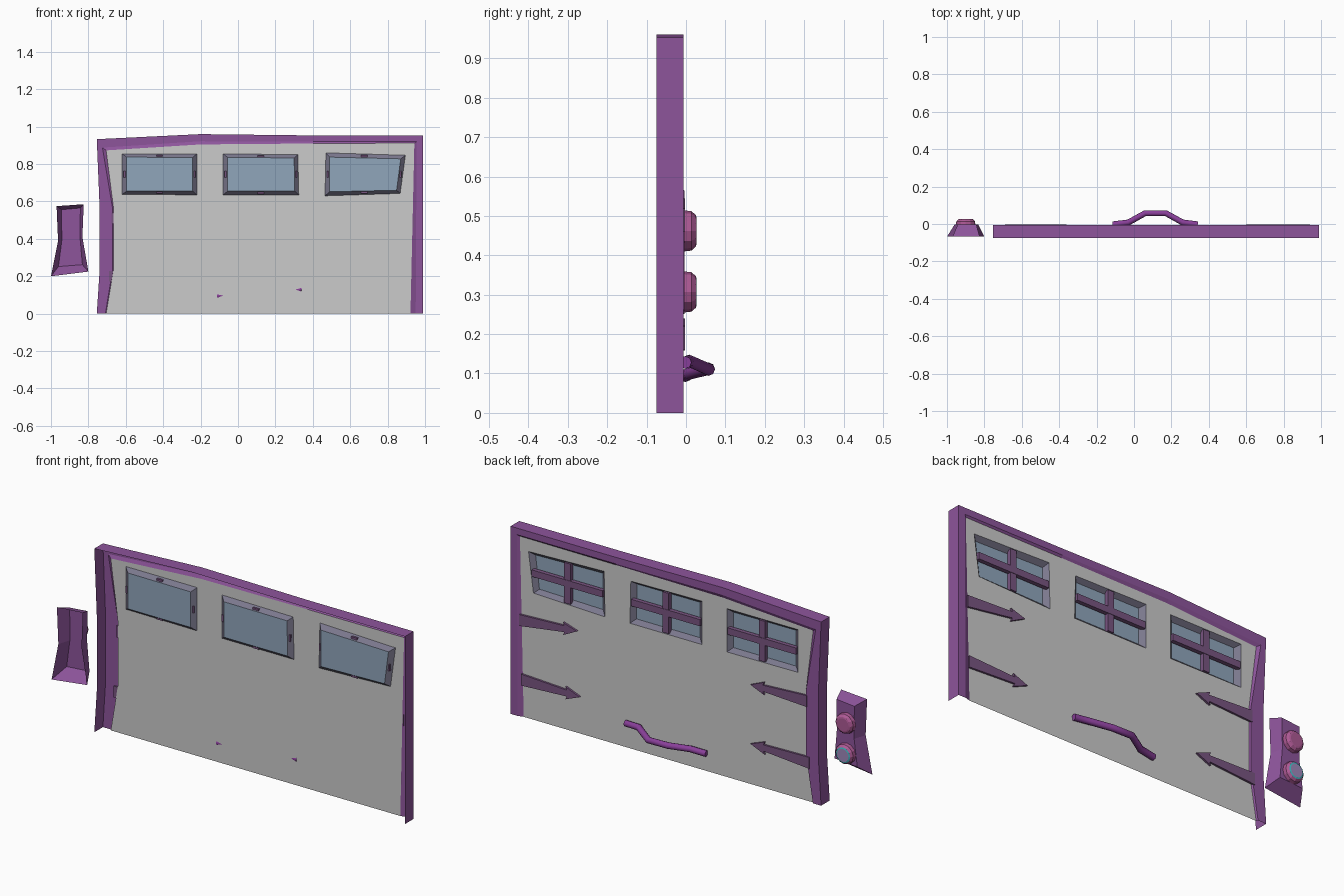
import bpy, bmesh
from math import cos, sin, pi
from mathutils import Vector
from mathutils.geometry import tessellate_polygon

if "Cube" in bpy.data.objects:
    bpy.data.objects.remove(bpy.data.objects["Cube"])


def material(name, r, g, b):
    m = bpy.data.materials.new(name)
    m.diffuse_color = (r, g, b, 1)
    m.use_nodes = True
    m.node_tree.nodes["Principled BSDF"].inputs["Base Color"].default_value = m.diffuse_color
    return m


PURPLE = material("purple", 0.27, 0.09, 0.33)
PLUM = material("plum", 0.19, 0.09, 0.22)
VIOLET = material("violet", 0.25, 0.05, 0.32)
PINK = material("pink", 0.42, 0.10, 0.30)
CYAN = material("cyan", 0.05, 0.45, 0.50)
LILAC = material("lilac", 0.35, 0.25, 0.50)
TRIM = material("trim", 0.20, 0.19, 0.27)
GLASS = material("glass", 0.28, 0.38, 0.50)

BACK, PANEL, FRONT, PANE = -0.006, -0.014, -0.075, -0.035


def add(name, verts, faces, mat=None, recalc=True):
    me = bpy.data.meshes.new(name)
    me.from_pydata(verts, [], faces)
    if recalc:
        bm = bmesh.new()
        bm.from_mesh(me)
        bmesh.ops.recalc_face_normals(bm, faces=bm.faces)
        bm.to_mesh(me)
        bm.free()
    ob = bpy.data.objects.new(name, me)
    bpy.context.collection.objects.link(ob)
    if mat:
        me.materials.append(mat)
    return ob


def loft(name, loops, mat, closed=True, cap_first=False, cap_last=False):
    """Bridge a list of (xz outline, y) loops."""
    n = len(loops[0][0])
    verts = [(x, y, z) for pts, y in loops for x, z in pts]
    faces = []
    for k in range(len(loops) - 1):
        for i in range(n if closed else n - 1):
            j = (i + 1) % n
            faces.append((k * n + i, k * n + j, (k + 1) * n + j, (k + 1) * n + i))
    if cap_first:
        faces.append(tuple(range(n)))
    if cap_last:
        faces.append(tuple(range((len(loops) - 1) * n, len(loops) * n)))
    return add(name, verts, faces, mat)


def prism(name, pts, y0, y1, mat):
    return loft(name, [(pts, y0), (pts, y1)], mat, True, True, True)


def ring(cx, cz, r, n=12):
    return [(cx + r * cos(2 * pi * i / n), cz + r * sin(2 * pi * i / n)) for i in range(n)]


# Door frame: crooked shell, open towards the front
outer = [(-.755, 0), (-.74, .23), (-.74, .57), (-.755, .933), (-.2, .96), (.4, .953), (.99, .953), (.99, 0)]
mid = [(-.709, 0), (-.67, .24), (-.67, .56), (-.725, .888), (-.2, .922), (.4, .92), (.955, .92), (.95, 0)]
inner = [(-.705, 0), (-.665, .24), (-.665, .56), (-.705, .873), (-.2, .905), (.4, .91), (.943, .912), (.922, 0)]
loft("door_frame", [(outer, FRONT), (outer, BACK), (mid, BACK), (inner, PANEL)], PURPLE, closed=False)

# Windows: opening and pane corners
windows = [
    ([(-.62, .855), (-.22, .855), (-.22, .635), (-.62, .638)],
     [(-.595, .837), (-.242, .835), (-.242, .655), (-.595, .655)]),
    ([(-.08, .855), (.32, .85), (.325, .635), (-.08, .635)],
     [(-.055, .835), (.30, .833), (.303, .655), (-.055, .655)]),
    ([(.47, .86), (.895, .847), (.867, .643), (.465, .63)],
     [(.49, .837), (.87, .828), (.848, .66), (.49, .652)]),
]

# Door panel with three openings
rings = [[Vector((x, z, 0)) for x, z in pts] for pts in [inner] + [w[0] for w in windows]]
tris = tessellate_polygon(rings)
flat = [(v.x, PANEL, v.y) for r in rings for v in r]
faces = []
for t in tris:
    a, b, c = (Vector(flat[i]) for i in t)
    faces.append(tuple(t) if (b - a).cross(c - a).y > 0 else tuple(reversed(t)))
add("door_panel", flat, faces, recalc=False)

# Recessed window trim, glass and crossed bars
for i, (hole, pane) in enumerate(windows, 1):
    loft(f"window_trim_{i}", [(hole, PANEL), (pane, PANE)], TRIM, closed=True)
    add(f"window_glass_{i}", [(x, PANE, z) for x, z in pane], [(0, 1, 2, 3)], GLASS, recalc=False)
    left = (hole[0][0] + hole[3][0]) / 2 + .008
    right = (hole[1][0] + hole[2][0]) / 2 - .008
    cx, cz, w = (left + right) / 2, .745, .017
    top = (hole[0][1] + hole[1][1]) / 2 - .006
    bottom = (hole[2][1] + hole[3][1]) / 2 + .006
    prism(f"window_bar_across_{i}", [(left, cz - w), (right, cz - w), (right, cz + w), (left, cz + w)],
          PANE + .006, -.008, PLUM)
    prism(f"window_bar_upright_{i}", [(cx - w, bottom), (cx + w, bottom), (cx + w, top), (cx - w, top)],
          PANE + .004, -.01, PLUM)

# Arrow-shaped strap hinges: (base x, base z, tip x, tip z)
hinges = [(-.675, .51, -.36, .51), (-.69, .20, -.36, .21), (.94, .49, .615, .52), (.93, .19, .60, .19)]
for i, (bx, bz, tx, tz) in enumerate(hinges, 1):
    half = [(0, .029), (.78, .016), (.76, .032)]
    at = lambda t, o: (bx + (tx - bx) * t, bz + (tz - bz) * t + o)
    pts = [at(t, o) for t, o in half] + [at(1, 0)] + [at(t, -o) for t, o in reversed(half)]
    prism(f"strap_hinge_{i}", pts, PANEL + .001, -.003, PLUM)

# Bent pull handle
path = [(-.113, -.002, .094), (-.03, .008, .10), (.06, .058, .112), (.17, .058, .11), (.26, .008, .132), (.34, -.002, .128)]
cu = bpy.data.curves.new("pull_handle", 'CURVE')
cu.dimensions = '3D'
cu.bevel_depth = .016
cu.bevel_resolution = 2
cu.use_fill_caps = True
sp = cu.splines.new('POLY')
sp.points.add(len(path) - 1)
for p, co in zip(sp.points, path):
    p.co = (*co, 1)
cu.materials.append(VIOLET)
bpy.context.collection.objects.link(bpy.data.objects.new("pull_handle", cu))

# Control box: waisted, tapered, open towards the front
rim = [(-.97, .575), (-.825, .585), (-.832, .41), (-.80, .225), (-1.0, .2), (-.962, .39)]
face = [(-.943, .556), (-.843, .565), (-.845, .41), (-.832, .262), (-.96, .252), (-.942, .39)]
loft("control_box", [(rim, FRONT + .007), (face, BACK + .002)], PURPLE, cap_last=True)

# Two tapered push buttons
for name, cz, cap in (("upper", .462, PINK), ("lower", .307, CYAN)):
    cx = -.90
    loft(f"{name}_button", [(ring(cx, cz, .052), -.004), (ring(cx, cz, .05), .014), (ring(cx, cz, .04), .025)],
         PINK)
    loft(f"{name}_button_cap", [(ring(cx, cz, .04), .025), (ring(cx, cz, .033), .027)], cap)
    disc = add(f"{name}_button_face", [(x, .027, z) for x, z in reversed(ring(cx, cz, .033))],
               [tuple(range(12))], PINK if cap is PINK else LILAC, recalc=False)
